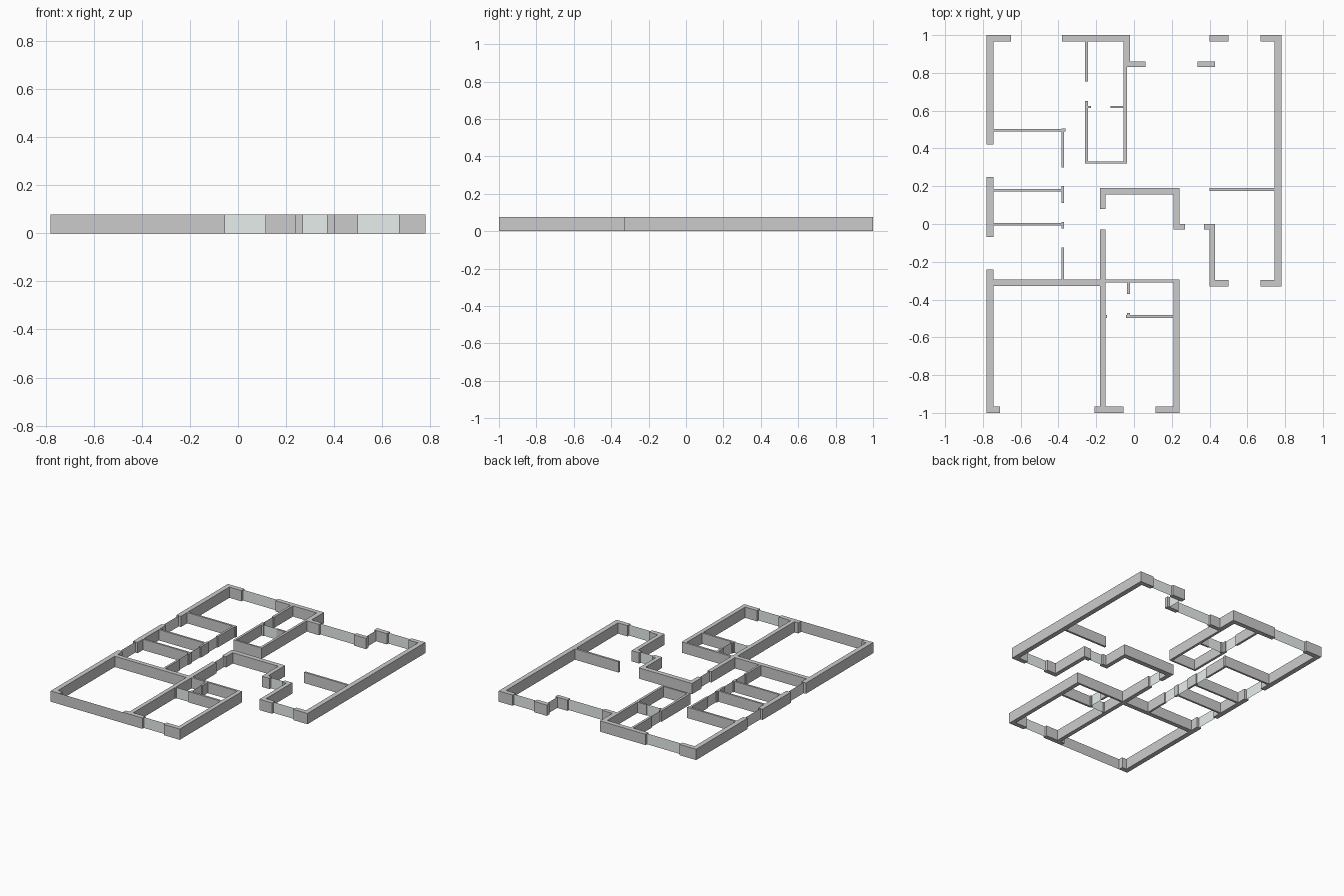
import bpy, bmesh

if "Cube" in bpy.data.objects:
    bpy.data.objects.remove(bpy.data.objects["Cube"])

H = 0.077          # wall height

pale = bpy.data.materials.new("pale_panel")
pale.diffuse_color = (0.80, 0.86, 0.83, 1)
pale.use_nodes = True
pale.node_tree.nodes["Principled BSDF"].inputs["Base Color"].default_value = pale.diffuse_color


def make_object(name, bm, mat=None):
    me = bpy.data.meshes.new(name)
    bm.to_mesh(me)
    bm.free()
    ob = bpy.data.objects.new(name, me)
    bpy.context.collection.objects.link(ob)
    if mat:
        me.materials.append(mat)


def panel(name, axis, pos, a, b):
    """Thin upright sheet at pos, running from a to b along the axis."""
    bm = bmesh.new()
    pts = [(a, 0), (b, 0), (b, H), (a, H)]
    bm.faces.new([bm.verts.new((t, pos, z) if axis == 'x' else (pos, t, z))
                  for t, z in pts])
    make_object(name, bm, pale if "panel" in name else None)


def run(name, axis, lo, hi, *spans):
    """Straight wall between lo and hi; each gap between spans gets a panel."""
    bm = bmesh.new()
    for a, b in spans:
        x0, x1, y0, y1 = (a, b, lo, hi) if axis == 'x' else (lo, hi, a, b)
        vs = bmesh.ops.create_cube(bm, size=1)['verts']
        for v in vs:
            v.co = (x1 if v.co.x > 0 else x0, y1 if v.co.y > 0 else y0,
                    H if v.co.z > 0 else 0)
    make_object(name, bm)
    for (_, a), (b, _) in zip(spans, spans[1:]):
        panel(name + "_panel", axis, (lo + hi) / 2, a, b)


# Outer walls, left and right
run("left_wall", 'y', -0.78, -0.745, (-1, -0.24), (-0.07, 0.25), (0.42, 1))
run("right_wall", 'y', 0.745, 0.78, (-0.33, 1))

# Back wall, recessed entrance and side return
run("back_wall", 'x', 0.967, 1, (-0.745, -0.65), (-0.38, -0.02))
run("back_wall_right", 'x', 0.967, 1, (0.40, 0.50), (0.67, 0.745))
run("back_return", 'y', -0.055, -0.02, (0.86, 0.967))
run("back_recess", 'x', 0.83, 0.86, (-0.055, 0.06), (0.335, 0.43))
panel("recess_side_panel", 'y', 0.415, 0.86, 0.967)

# Front wall of the left wing, with one thin sheet section
run("front_corner", 'x', -1, -0.967, (-0.745, -0.71))
panel("front_thin_wall", 'x', -1, -0.71, -0.21)
run("front_pier", 'x', -1, -0.967, (-0.21, -0.18))
run("front_wall", 'x', -1, -0.967, (-0.15, -0.055), (0.115, 0.21))
run("wing_side_wall", 'y', 0.21, 0.24, (-1, -0.31))

# Front of the right wing and porch
run("right_front_wall", 'x', -0.33, -0.297, (0.43, 0.50), (0.67, 0.745))
run("porch_side_wall", 'y', 0.40, 0.43, (-0.33, -0.03))
run("porch_door_wall", 'x', -0.03, 0, (0.21, 0.27), (0.37, 0.43))
run("room_side_wall", 'y', 0.21, 0.24, (0, 0.155))
run("room_back_wall", 'x', 0.155, 0.19, (-0.15, 0.24))

# Central spine and bedroom dividers
run("spine_wall", 'y', -0.18, -0.15, (-1, -0.03), (0.08, 0.19))
run("front_room_divider", 'x', -0.327, -0.295, (-0.745, -0.18))
run("front_bath_divider", 'x', -0.31, -0.295, (-0.15, 0.24))
run("living_partition", 'x', 0.175, 0.19, (0.40, 0.745))

# Corridor wall and the small rooms beside it
run("corridor_wall", 'y', -0.385, -0.37, (-0.295, -0.125),
    (-0.025, 0.01), (0.11, 0.20), (0.30, 0.505))
for y in (-0.002, 0.178, 0.497):
    run("small_room_divider", 'x', y - 0.007, y + 0.007, (-0.745, -0.385))
run("divider_end", 'x', 0.49, 0.505, (-0.37, -0.362))

# Back bathroom block
run("back_bath_left", 'y', -0.26, -0.243, (0.32, 0.65), (0.755, 0.967))
run("back_bath_right", 'y', -0.055, -0.037, (0.32, 0.83))
run("back_bath_front", 'x', 0.32, 0.332, (-0.243, -0.055))
run("back_bath_divider", 'x', 0.613, 0.626, (-0.243, -0.228), (-0.125, -0.055))

# Front bathroom block
run("front_bath_side", 'y', -0.037, -0.022, (-0.482, -0.47), (-0.37, -0.31))
run("front_bath_front", 'x', -0.497, -0.482, (-0.15, -0.143), (-0.042, 0.21))
